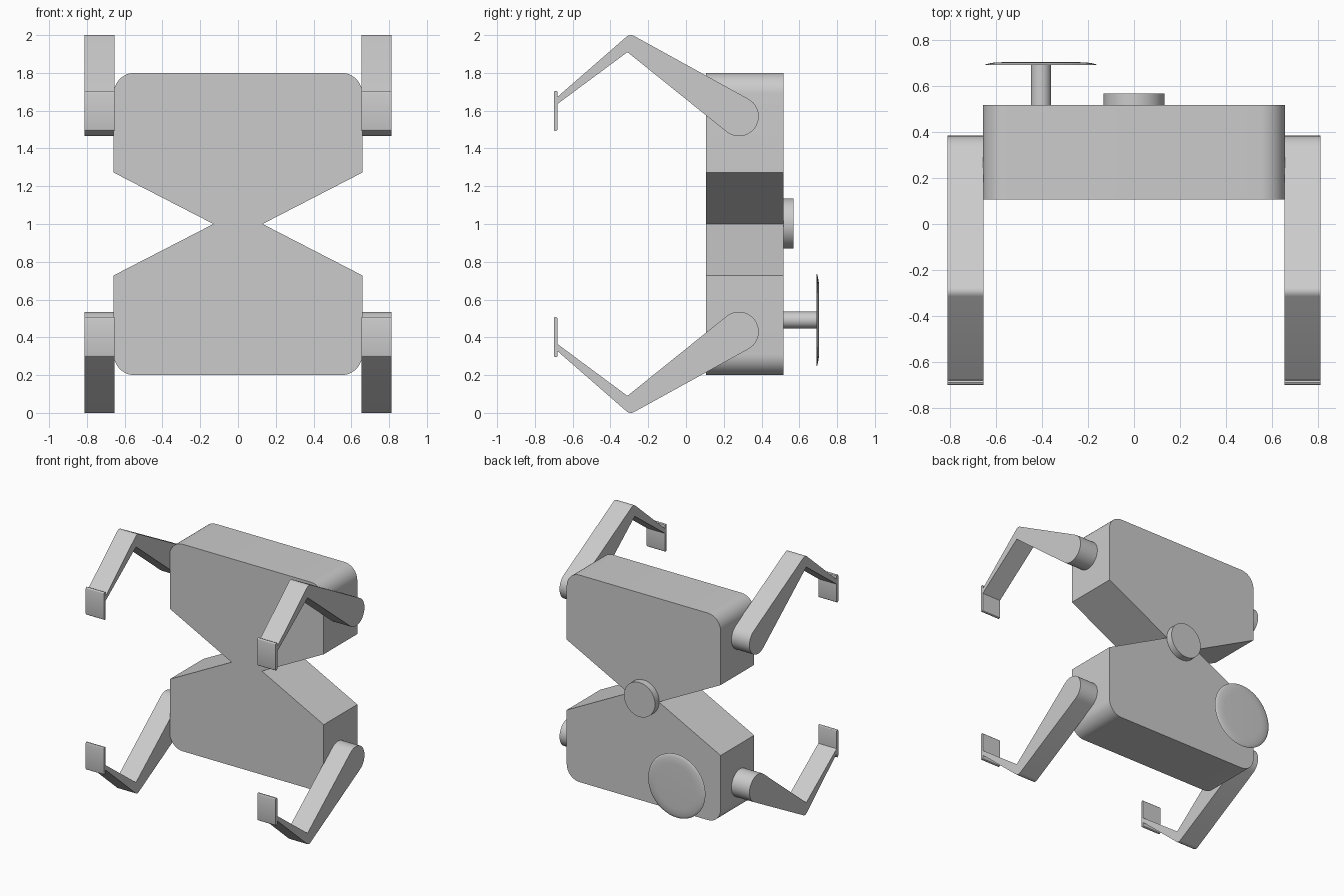
import bpy, bmesh
from math import sin, cos, pi, radians
from mathutils import Vector

cube = bpy.data.objects.get("Cube")
if cube:
    bpy.data.objects.remove(cube, do_unlink=True)

grey = bpy.data.materials.new("satellite_grey")
grey.use_nodes = True
colour = (0.6, 0.6, 0.6, 1)
grey.diffuse_color = colour
grey.node_tree.nodes["Principled BSDF"].inputs["Base Color"].default_value = colour


def arc(cx, cy, r, start, end, steps):
    """Points on an arc, angles in degrees."""
    angles = [radians(start + (end - start) * i / steps) for i in range(steps + 1)]
    return [(cx + r * cos(a), cy + r * sin(a)) for a in angles]


def finish(bm, name):
    bmesh.ops.recalc_face_normals(bm, faces=bm.faces)
    mesh = bpy.data.meshes.new(name)
    bm.to_mesh(mesh)
    bm.free()
    mesh.materials.append(grey)
    obj = bpy.data.objects.new(name, mesh)
    bpy.context.collection.objects.link(obj)
    bpy.ops.object.select_all(action="DESELECT")
    obj.select_set(True)
    bpy.context.view_layer.objects.active = obj
    bpy.ops.object.shade_smooth_by_angle(angle=radians(30))
    return obj


def prism(name, outline, place, depth):
    """Extrude a flat outline; place turns a 2D point into a 3D one."""
    bm = bmesh.new()
    face = bm.faces.new([bm.verts.new(place(p)) for p in outline])
    made = bmesh.ops.extrude_face_region(bm, geom=[face])["geom"]
    verts = [g for g in made if isinstance(g, bmesh.types.BMVert)]
    bmesh.ops.translate(bm, verts=verts, vec=Vector(depth))
    return finish(bm, name)


def turned(name, x, z, profile, sides=48):
    """Revolve (radius, y) rings about a line along y, capped at both ends."""
    bm = bmesh.new()
    rings = []
    for r, y in profile:
        rings.append([bm.verts.new((x + r * cos(2 * pi * i / sides), y,
                                    z + r * sin(2 * pi * i / sides)))
                      for i in range(sides)])
    for a, b in zip(rings, rings[1:]):
        for i in range(sides):
            j = (i + 1) % sides
            bm.faces.new((a[i], a[j], b[j], b[i]))
    bm.faces.new(rings[0])
    bm.faces.new(rings[-1])
    return finish(bm, name)


# Hourglass body with rounded outer corners
W, R, TOP, BACK = 0.658, 0.11, 1.8, 0.517
quarter = [(0.13, 1.0), (W, 1.272)] + arc(W - R, TOP - R, R, 0, 90, 10)
upper = quarter + [(-x, z) for x, z in reversed(quarter)]
lower = [(x, 2 - z) for x, z in reversed(upper)]
outline = upper + lower[1:-1] if upper[-1] == lower[0] else upper
prism("body", outline, lambda p: (p[0], 0.107, p[1]), (0, BACK - 0.107, 0))

# Four bent arms, each with a small hand plate
arm_outline = (arc(0.28, 1.57, 0.105, 230, 421, 20)
               + arc(-0.292, 1.965, 0.035, 61, 131, 5)
               + [(-0.685, 1.669), (-0.685, 1.632), (-0.31, 1.91)])
hand_outline = (arc(-0.69, 1.695, 0.01, 0, 180, 6)
                + arc(-0.69, 1.502, 0.01, 180, 360, 6))
for side, sx in (("left", 1), ("right", -1)):
    for level, sz in (("upper", 1), ("lower", -1)):
        def place(p):
            return (sx * 0.655, p[0], 1 + sz * (p[1] - 1))
        for part, shape in (("arm", arm_outline), ("hand", hand_outline)):
            prism(f"{level}_{side}_{part}", shape, place, (sx * 0.157, 0, 0))

# Hub at the waist, and a dish on a stalk
turned("waist_hub", 0, 1.003, [(0.133, BACK), (0.133, 0.568)])
turned("dish_stalk", -0.405, 0.492, [(0.044, BACK), (0.044, 0.694)], 32)
turned("dish", -0.405, 0.492,
       [(0.245, 0.691), (0.24, 0.695), (0.225, 0.699), (0.2, 0.703), (0.17, 0.704)])
